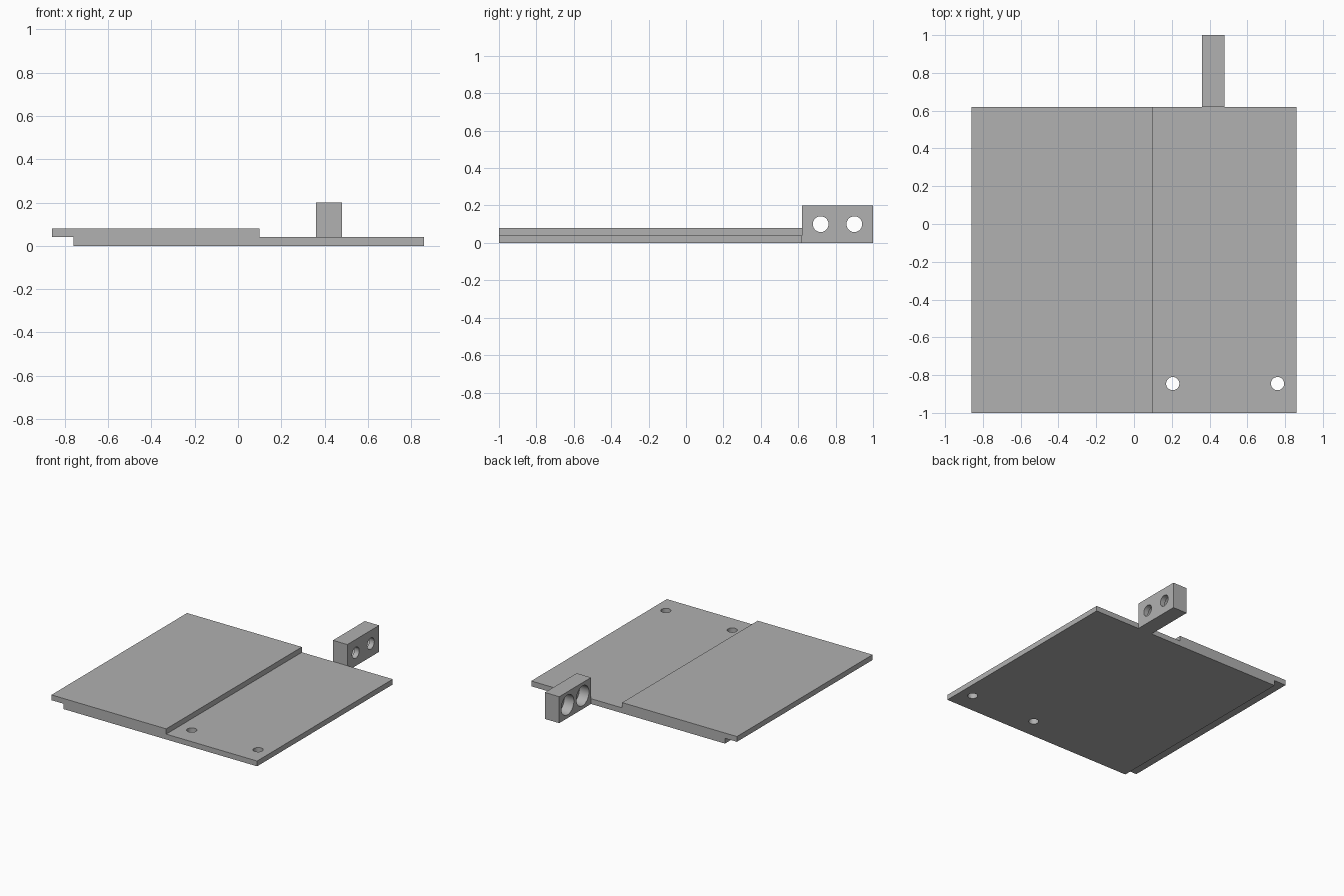
import bpy
import bmesh
from math import pi
from mathutils import Matrix, Vector

if "Cube" in bpy.data.objects:
    bpy.data.objects.remove(bpy.data.objects["Cube"])

grey = bpy.data.materials.new("plain grey")
grey.use_nodes = True
grey.diffuse_color = (0.44, 0.44, 0.44, 1)
grey.node_tree.nodes["Principled BSDF"].inputs["Base Color"].default_value = grey.diffuse_color


def extrude_profile(name, profile, y0, y1):
    """Extrude an outline of (x, z) points along y."""
    bm = bmesh.new()
    face = bm.faces.new([bm.verts.new((x, y0, z)) for x, z in profile])
    grown = bmesh.ops.extrude_face_region(bm, geom=[face])["geom"]
    verts = [g for g in grown if isinstance(g, bmesh.types.BMVert)]
    bmesh.ops.translate(bm, verts=verts, vec=(0, y1 - y0, 0))
    bmesh.ops.recalc_face_normals(bm, faces=bm.faces)
    mesh = bpy.data.meshes.new(name)
    bm.to_mesh(mesh)
    bm.free()
    mesh.materials.append(grey)
    obj = bpy.data.objects.new(name, mesh)
    bpy.context.collection.objects.link(obj)
    return obj


def drill(target, centre, radius, depth, axis):
    """Cut a round hole through the target."""
    turn = Matrix.Rotation(pi / 2, 4, "Y") if axis == "X" else Matrix()
    bm = bmesh.new()
    bmesh.ops.create_cone(bm, cap_ends=True, segments=48, radius1=radius, radius2=radius,
                          depth=depth, matrix=Matrix.Translation(Vector(centre)) @ turn)
    mesh = bpy.data.meshes.new("drill")
    bm.to_mesh(mesh)
    bm.free()
    mesh.materials.append(grey)
    cutter = bpy.data.objects.new("drill", mesh)
    cutter.hide_render = True
    bpy.context.collection.objects.link(cutter)
    bpy.context.view_layer.objects.active = target
    mod = target.modifiers.new("hole", "BOOLEAN")
    mod.operation = "DIFFERENCE"
    mod.solver = "EXACT"
    mod.object = cutter
    bpy.ops.object.modifier_apply(modifier=mod.name)
    bpy.data.objects.remove(cutter)


# Stepped plate: upper half overhangs the lower one on the right side
plate = extrude_profile("stepped_plate", [
    (-0.76, 0), (0.86, 0), (0.86, 0.04), (0.10, 0.04),
    (0.10, 0.08), (-0.86, 0.08), (-0.86, 0.04), (-0.76, 0.04)], -1, 0.62)
for x in (0.205, 0.76):
    drill(plate, (x, -0.845, 0.02), 0.035, 0.2, "Z")

# Mounting block behind the plate, with counterbored screw holes
block = extrude_profile("mounting_block", [
    (0.36, 0), (0.48, 0), (0.48, 0.2), (0.36, 0.2)], 0.62, 1)
for y in (0.72, 0.90):
    drill(block, (0.42, y, 0.1), 0.042, 0.3, "X")
    drill(block, (0.38, y, 0.1), 0.075, 0.12, "X")

# Smooth hole walls, sharp edges elsewhere
bpy.ops.object.select_all(action="DESELECT")
for obj in (plate, block):
    obj.select_set(True)
    bpy.context.view_layer.objects.active = obj
bpy.ops.object.shade_smooth_by_angle()
